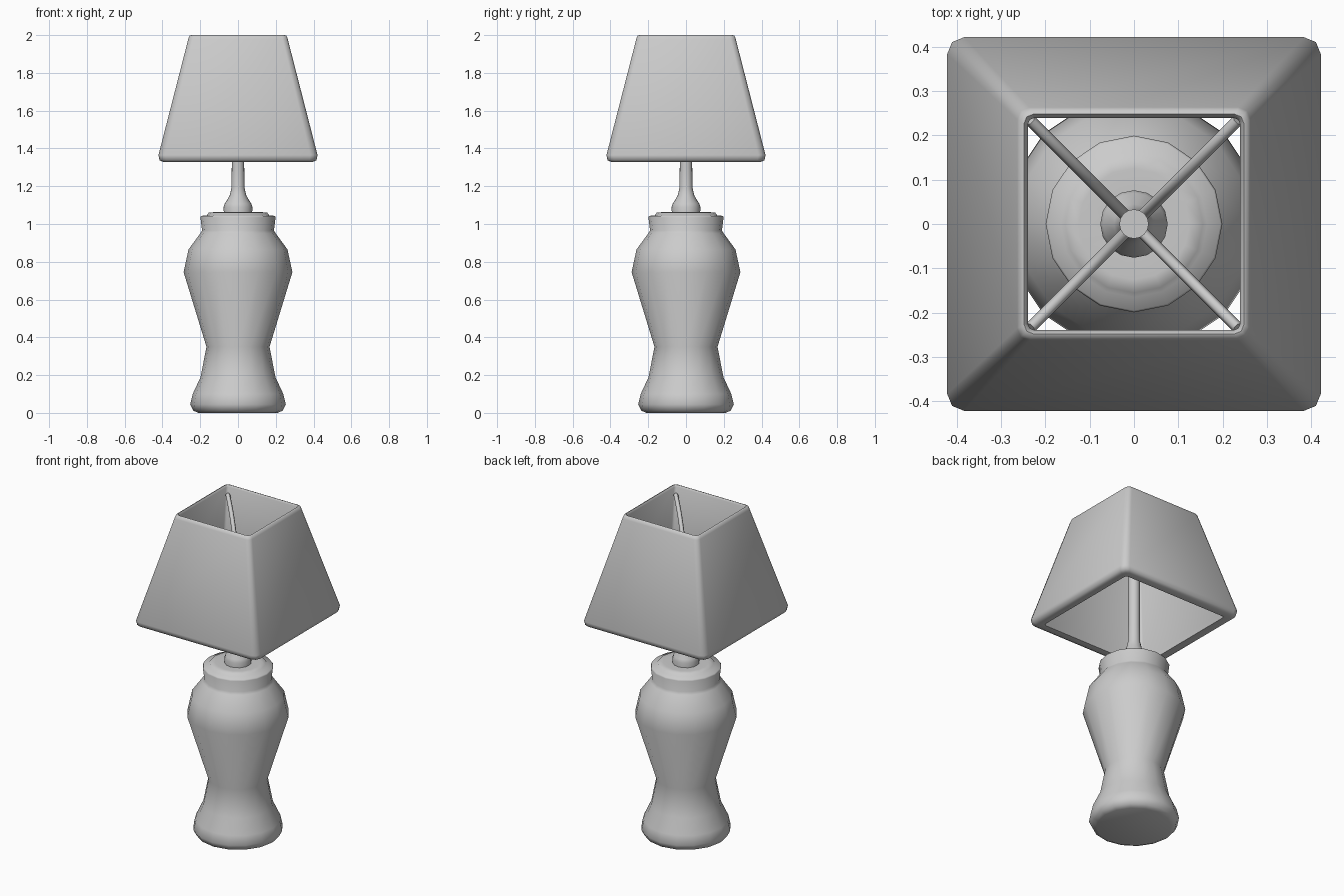
import bpy, bmesh
from math import pi, cos, sin, radians

if "Cube" in bpy.data.objects:
    bpy.data.objects.remove(bpy.data.objects["Cube"])


def finish(name, bm, angle):
    bmesh.ops.recalc_face_normals(bm, faces=bm.faces)
    me = bpy.data.meshes.new(name)
    bm.to_mesh(me)
    bm.free()
    ob = bpy.data.objects.new(name, me)
    bpy.context.collection.objects.link(ob)
    bpy.ops.object.select_all(action='DESELECT')
    bpy.context.view_layer.objects.active = ob
    ob.select_set(True)
    bpy.ops.object.shade_smooth_by_angle(angle=radians(angle))
    return ob


def skin(bm, rings, closed=False):
    """Join successive point rings with quads; cap the ends unless closed."""
    loops = [[bm.verts.new(p) for p in ring] for ring in rings]
    pairs = list(zip(loops, loops[1:]))
    if closed:
        pairs.append((loops[-1], loops[0]))
    else:
        bm.faces.new(loops[0])
        bm.faces.new(loops[-1])
    for a, b in pairs:
        for i in range(len(a)):
            j = (i + 1) % len(a)
            bm.faces.new((a[i], a[j], b[j], b[i]))


def lathe(name, profile, sides, angle=60):
    bm = bmesh.new()
    skin(bm, [[(r * cos(2 * pi * i / sides), r * sin(2 * pi * i / sides), z)
               for i in range(sides)] for r, z in profile])
    return finish(name, bm, angle)


def rounded_square(half, z, radius):
    c = half - radius
    pts = []
    for q in range(4):
        cx, cy = [(c, c), (-c, c), (-c, -c), (c, -c)][q]
        for k in range(3):
            a = q * pi / 2 + k * pi / 4
            pts.append((cx + radius * cos(a), cy + radius * sin(a), z))
    return pts


# Vase-shaped base with a stepped lid
lathe("lamp_base", [
    (0.21, 0.0), (0.237, 0.012), (0.253, 0.045), (0.24, 0.1), (0.198, 0.19),
    (0.167, 0.35), (0.288, 0.745), (0.262, 0.865), (0.2, 0.95), (0.19, 0.965),
    (0.199, 1.035), (0.195, 1.043), (0.165, 1.046), (0.155, 1.06),
    (0.125, 1.063), (0.06, 1.06)], 16)

# Flared collar and central pole
lathe("pole", [
    (0.075, 1.05), (0.076, 1.09), (0.07, 1.108), (0.045, 1.148),
    (0.035, 1.19), (0.033, 1.3), (0.033, 1.71)], 16)

# Tapered square shade: outer skin, rolled rims and inner skin
bm = bmesh.new()
skin(bm, [rounded_square(*p) for p in [
    (0.395, 1.328, 0.03), (0.416, 1.338, 0.038), (0.421, 1.365, 0.038),
    (0.263, 1.98, 0.028), (0.257, 1.996, 0.024), (0.248, 2.0, 0.022),
    (0.239, 1.99, 0.014), (0.355, 1.36, 0.014), (0.358, 1.33, 0.014)]], closed=True)
finish("lampshade", bm, 60)

# Four curved arms carrying the shade from the pole
arm_path = [(0.015, 1.63), (0.08, 1.74), (0.14, 1.82), (0.24, 1.9), (0.33, 1.945)]
for n in range(4):
    a = pi / 4 + n * pi / 2
    cu = bpy.data.curves.new("shade_arm", 'CURVE')
    cu.dimensions = '3D'
    cu.bevel_depth = 0.013
    cu.bevel_resolution = 1
    cu.use_fill_caps = True
    cu.resolution_u = 4
    sp = cu.splines.new('BEZIER')
    sp.bezier_points.add(len(arm_path) - 1)
    for bp, (r, z) in zip(sp.bezier_points, arm_path):
        bp.co = (r * cos(a), r * sin(a), z)
        bp.handle_left_type = bp.handle_right_type = 'AUTO'
    bpy.context.collection.objects.link(bpy.data.objects.new(f"shade_arm_{n + 1}", cu))
